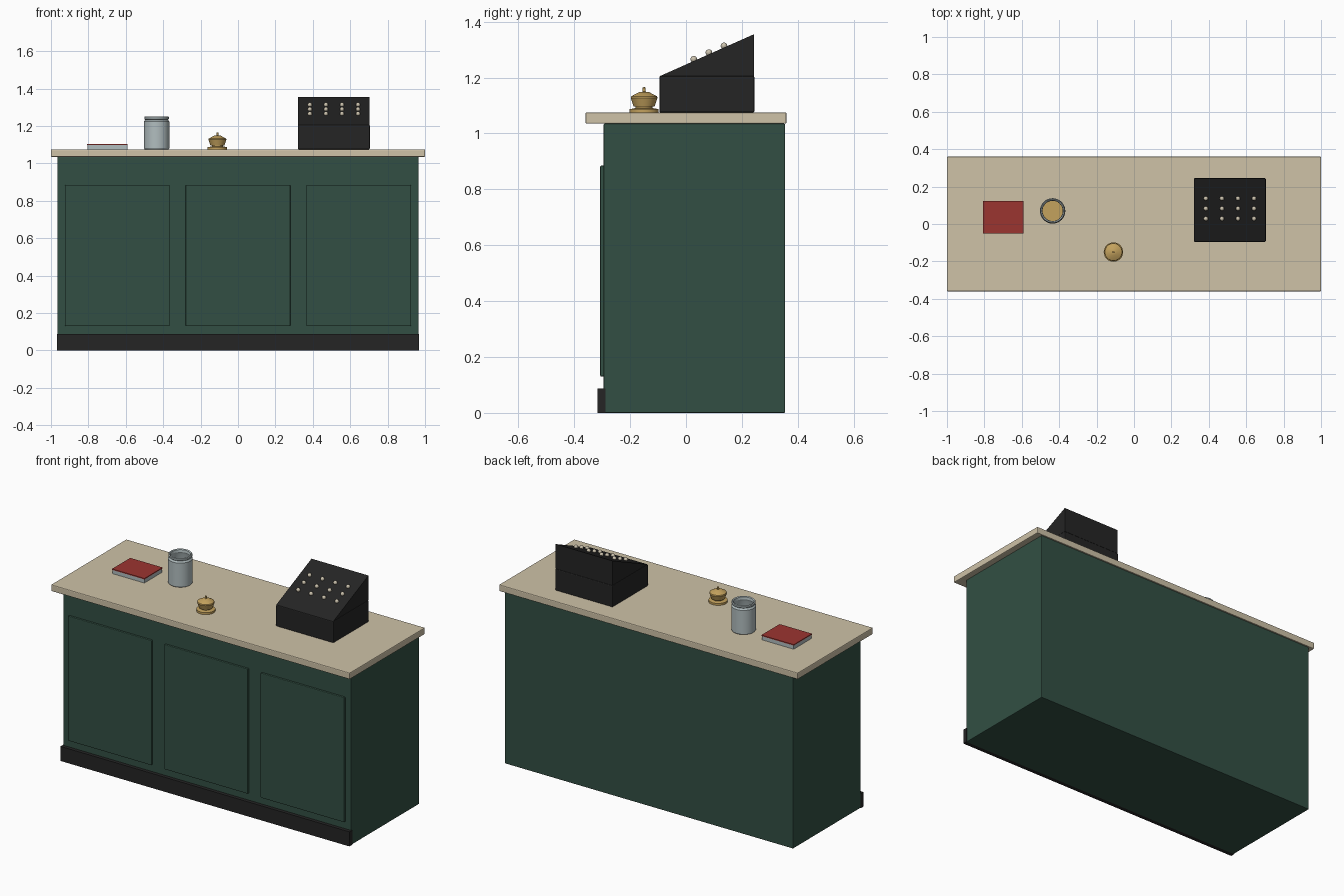
import bpy, bmesh, math
from mathutils import Vector

if "Cube" in bpy.data.objects:
    bpy.data.objects.remove(bpy.data.objects["Cube"], do_unlink=True)


def material(name, rgb):
    m = bpy.data.materials.new(name)
    m.use_nodes = True
    m.diffuse_color = (*rgb, 1)
    m.node_tree.nodes["Principled BSDF"].inputs["Base Color"].default_value = (*rgb, 1)
    return m


GREEN = material("dark green paint", (0.032, 0.078, 0.056))
BLACK = material("black", (0.018, 0.018, 0.018))
CREAM = material("cream stone", (0.62, 0.54, 0.39))
BRASS = material("brass", (0.55, 0.36, 0.11))
RED = material("red cover", (0.33, 0.035, 0.03))
GREY = material("pale grey", (0.44, 0.51, 0.52))
KEYS = material("ivory keys", (0.60, 0.54, 0.42))


def finish(name, bm, mat, bevel=0, smooth=False):
    bmesh.ops.recalc_face_normals(bm, faces=bm.faces)
    mesh = bpy.data.meshes.new(name)
    bm.to_mesh(mesh)
    bm.free()
    mesh.materials.append(mat)
    ob = bpy.data.objects.new(name, mesh)
    bpy.context.collection.objects.link(ob)
    if bevel:
        mod = ob.modifiers.new("soft edges", "BEVEL")
        mod.width, mod.segments = bevel, 2
    if smooth:
        bpy.ops.object.select_all(action="DESELECT")
        ob.select_set(True)
        bpy.context.view_layer.objects.active = ob
        bpy.ops.object.shade_smooth_by_angle(angle=math.radians(30))
    return ob


def box(name, lo, hi, mat, bevel=0):
    """Box between two opposite corners."""
    lo, hi = Vector(lo), Vector(hi)
    bm = bmesh.new()
    bmesh.ops.create_cube(bm, size=1)
    for v in bm.verts:
        v.co = (lo + hi) / 2 + v.co * (hi - lo)
    return finish(name, bm, mat, bevel)


def lathe(name, profile, x, y, z, mat, steps=32):
    """Spin a radius/height profile around a vertical axis."""
    bm = bmesh.new()
    verts = [bm.verts.new((r, 0, h)) for r, h in profile]
    edges = [bm.edges.new(pair) for pair in zip(verts, verts[1:])]
    bmesh.ops.spin(bm, geom=verts + edges, axis=(0, 0, 1), cent=(0, 0, 0),
                   angle=math.tau, steps=steps)
    bmesh.ops.remove_doubles(bm, verts=bm.verts, dist=0.0001)
    bmesh.ops.translate(bm, verts=bm.verts, vec=(x, y, z))
    return finish(name, bm, mat, smooth=True)


TOP = 1.075

# Counter cabinet
box("counter_body", (-0.965, -0.295, 0), (0.965, 0.355, 1.035), GREEN, 0.004)
box("counter_top", (-1, -0.36, 1.035), (1, 0.36, TOP), CREAM, 0.005)
box("kick_board", (-0.967, -0.316, 0), (0.967, -0.288, 0.088), BLACK)
for side, x in (("right", -0.645), ("middle", 0), ("left", 0.645)):
    box(f"{side}_front_panel", (x - 0.28, -0.307, 0.13), (x + 0.28, -0.29, 0.885), GREEN, 0.004)

# Cash register: base, sloped keyboard housing, keys
box("register_base", (0.32, -0.095, TOP), (0.705, 0.245, 1.206), BLACK, 0.005)
bm = bmesh.new()
wedge = bm.faces.new([bm.verts.new((0.322, y, z))
                      for y, z in ((-0.092, 1.206), (0.243, 1.206), (0.243, 1.355))])
extruded = bmesh.ops.extrude_face_region(bm, geom=[wedge])["geom"]
bmesh.ops.translate(bm, vec=(0.381, 0, 0),
                    verts=[v for v in extruded if isinstance(v, bmesh.types.BMVert)])
bmesh.ops.holes_fill(bm, edges=bm.edges)
finish("register_slope", bm, BLACK)

for row in range(3):
    for col in range(4):
        y = 0.028 + row * 0.054
        z = 1.206 + (y + 0.092) * 0.445 + 0.006
        bm = bmesh.new()
        bmesh.ops.create_uvsphere(bm, u_segments=12, v_segments=8, radius=0.012)
        bmesh.ops.translate(bm, verts=bm.verts, vec=(0.384 + col * 0.086, y, z))
        finish(f"register_key_{row + 1}_{col + 1}", bm, KEYS, smooth=True)

# Service bell
lathe("bell_base", [(0, 0), (0.052, 0), (0.052, 0.012), (0.03, 0.016), (0.03, 0.025), (0, 0.025)],
      -0.11, -0.15, TOP, BRASS)
lathe("bell_dome", [(0, 0.022), (0.038, 0.022), (0.048, 0.052), (0.046, 0.058),
                    (0.018, 0.073), (0, 0.075)], -0.11, -0.15, TOP, BRASS)
lathe("bell_button", [(0, 0.07), (0.005, 0.07), (0.006, 0.088), (0, 0.092)],
      -0.11, -0.15, TOP, BRASS, 16)

# Open tip jar with coins at the bottom
lathe("tip_jar", [(0, 0), (0.064, 0), (0.068, 0.006), (0.068, 0.148), (0.061, 0.158),
                  (0.066, 0.163), (0.066, 0.172), (0.062, 0.176), (0.056, 0.172),
                  (0.054, 0.158), (0.06, 0.146), (0.06, 0.01), (0, 0.01)],
      -0.435, 0.07, TOP, GREY)
lathe("jar_coins", [(0, 0.008), (0.059, 0.008), (0.059, 0.035), (0, 0.035)],
      -0.435, 0.07, TOP, BRASS)

# Book
box("book_pages", (-0.805, -0.05, TOP), (-0.592, 0.12, 1.098), GREY)
box("book_cover", (-0.807, -0.052, 1.098), (-0.59, 0.122, 1.104), RED)
